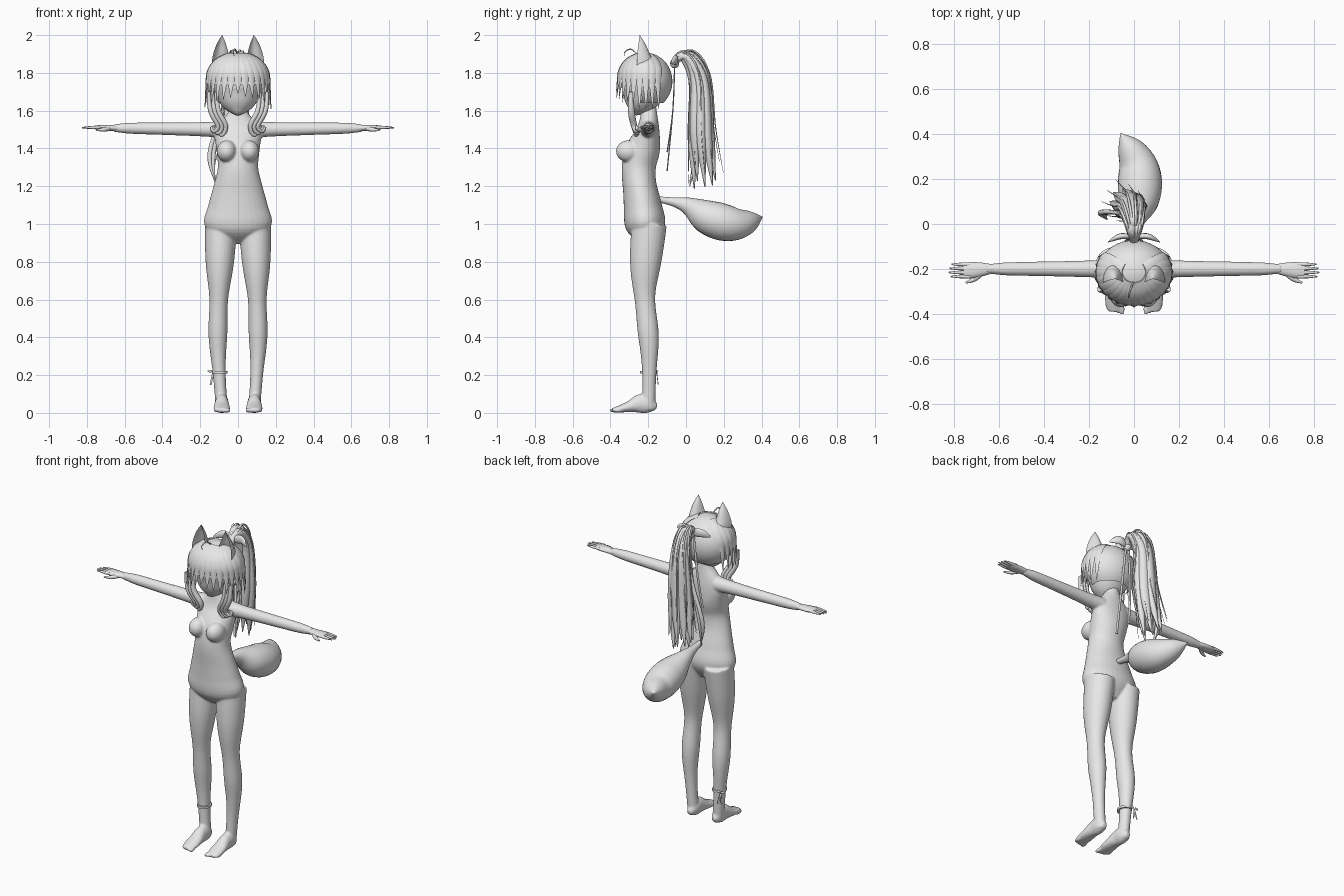
import bpy, bmesh, math, random
from mathutils import Vector, Matrix

random.seed(4)
default_cube = bpy.data.objects.get("Cube")
if default_cube:
    bpy.data.objects.remove(default_cube, do_unlink=True)

grey = bpy.data.materials.new("light grey")
grey.use_nodes = True
grey.diffuse_color = (.8, .8, .8, 1)
grey.node_tree.nodes["Principled BSDF"].inputs["Base Color"].default_value = grey.diffuse_color

AXIS_X, AXIS_Y, AXIS_Z = Vector((1, 0, 0)), Vector((0, 1, 0)), Vector((0, 0, 1))
MIRROR = {"left": 1, "right": -1}


def spline(values, count):
    """Sample a Catmull-Rom curve through evenly spaced values."""
    last = len(values) - 1
    samples = []
    for step in range(count):
        position = step / (count - 1) * last
        index = max(min(int(position), last - 1), 0)
        t = position - index
        before, start = values[max(index - 1, 0)], values[index]
        end, after = values[min(index + 1, last)], values[min(index + 2, last)]
        tangent_in, tangent_out = (end - before) / 2, (after - start) / 2
        delta = end - start
        curve = delta * 3 - tangent_in * 2 - tangent_out
        cubic = tangent_in + tangent_out - delta * 2
        samples.append(start + (tangent_in + (curve + cubic * t) * t) * t)
    return samples


def tube(bm, path, widths, depths=None, flat=1, across=AXIS_X, sides=12, rings=16, fold=1):
    """Loft ellipses along a path; fold bends the front half inward."""
    centres = spline([Vector(point) for point in path], rings)
    half_widths = spline(widths, rings)
    half_depths = spline(depths, rings) if depths else [width * flat for width in half_widths]
    loops = []
    for i, centre in enumerate(centres):
        tangent = (centres[min(i + 1, rings - 1)] - centres[max(i - 1, 0)]).normalized()
        side = (across - tangent * across.dot(tangent)).normalized()
        depth_axis = tangent.cross(side)
        loop = []
        for k in range(sides):
            angle = math.tau * k / sides
            depth = math.sin(angle) * max(half_depths[i], .001)
            depth *= fold if depth < 0 else 1
            width = math.cos(angle) * max(half_widths[i], .001)
            loop.append(bm.verts.new(centre + side * width + depth_axis * depth))
        loops.append(loop)
    for lower, upper in zip(loops, loops[1:]):
        for k in range(sides):
            following = (k + 1) % sides
            bm.faces.new((lower[k], lower[following], upper[following], upper[k]))
    bm.faces.new(loops[0][::-1])
    bm.faces.new(loops[-1])


def ball(bm, centre, size, segments=24):
    placement = Matrix.Translation(centre) @ Matrix.Diagonal((*size, 1))
    return bmesh.ops.create_uvsphere(bm, u_segments=segments, v_segments=segments * 2 // 3,
                                     radius=1, matrix=placement)["verts"]


def finish(name, bm):
    bmesh.ops.recalc_face_normals(bm, faces=bm.faces)
    mesh = bpy.data.meshes.new(name)
    bm.to_mesh(mesh)
    bm.free()
    mesh.materials.append(grey)
    mesh.shade_smooth()
    mesh.set_sharp_from_angle(angle=math.radians(65))
    part = bpy.data.objects.new(name, mesh)
    bpy.context.collection.objects.link(part)
    return part


# Mannequin body: torso, arms, legs and feet fused into one skin
bm = bmesh.new()
tube(bm, [(0, -.2, 1.7), (0, -.2, 1.5), (0, -.25, 1.3), (0, -.23, 1.1), (0, -.2, .9)],
     widths=[.04, .04, .12, .115, .107, .13, .157, .175, .05],
     depths=[.04, .04, .06, .09, .09, .09, .1, .105, .04], sides=32, rings=40)
for s in MIRROR.values():
    ball(bm, (s * .06, -.305, 1.385), (.052, .066, .058))
    tube(bm, [(s * .08, -.2, 1.5), (s * .66, -.2, 1.508)],
         widths=[.046, .039, .035, .032, .029, .02], across=AXIS_Y, sides=20, rings=24)
    tube(bm, [(s * .09, -.195, 1), (s * .1, -.22, .67), (s * .106, -.195, .35), (s * .086, -.198, .02)],
         widths=[.085, .077, .05, .05, .034, .032], flat=1.1, sides=24, rings=36)
    tube(bm, [(s * .086, -.155, .03), (s * .086, -.23, .05), (s * .086, -.31, .03), (s * .086, -.39, .013)],
         widths=[.015, .035, .036, .042, .044, .03], depths=[.015, .047, .05, .032, .02, .011], sides=20)
    for toe in range(5):
        ball(bm, (s * (.052 + .017 * toe), -.38 + .006 * toe, .013), (.011 - toe / 1000, .027, .012), 12)
body = finish("body", bm)
fuse = body.modifiers.new("fuse", "REMESH")
fuse.mode, fuse.voxel_size, fuse.use_smooth_shade = "VOXEL", .006, True
soften = body.modifiers.new("soften", "SMOOTH")
soften.factor, soften.iterations = .5, 6

# Hands with four fingers and a thumb
for name, s in MIRROR.items():
    bm = bmesh.new()
    tube(bm, [(s * .64, -.2, 1.508), (s * .76, -.208, 1.511)],
         widths=[.022, .03, .036, .032], depths=[.017, .016, .014, .009], across=AXIS_Y)
    for finger in range(4):
        y = -.18 - .018 * finger
        tip = .83 - .01 * abs(finger - 1.7)
        tube(bm, [(s * .73, y, 1.512), (s * tip, y, 1.51)],
             widths=[.009, .008, .003], across=AXIS_Y, sides=8)
    tube(bm, [(s * .675, -.215, 1.506), (s * .71, -.245, 1.5), (s * .75, -.262, 1.497)],
         widths=[.012, .011, .004], across=AXIS_Z, sides=8)
    finish(name + "_hand", bm)

# Head with a tapered chin
bm = bmesh.new()
tube(bm, [(0, -.275, 1.58), (0, -.235, 1.68), (0, -.22, 1.78), (0, -.215, 1.88)],
     widths=[.015, .08, .115, .13, .135, .115, .03], flat=.92, sides=28, rings=24)
finish("head", bm)

# Hair cap, open over the face and neck
SKULL, SKULL_SIZE = Vector((0, -.215, 1.755)), Vector((.163, .143, .152))
bm = bmesh.new()
cap = ball(bm, SKULL, SKULL_SIZE, 40)
opening = [v for v in cap if v.co.z < 1.635 or (v.co.y < -.25 and v.co.z < 1.72)]
bmesh.ops.delete(bm, geom=opening, context="VERTS")
finish("hair_cap", bm)

# Fringe and side spikes fanning out from the crown
bm = bmesh.new()
for spike in range(-9, 10):
    turn = math.radians(spike * 13)
    outward = Vector((math.sin(turn), -math.cos(turn), 0))
    path = []
    for step in range(5):
        tilt = math.radians(18 * (step + 1))
        path.append(SKULL + SKULL_SIZE * (outward * math.sin(tilt) * 1.02 + AXIS_Z * math.cos(tilt)))
    drop = .07 + .07 * min(1, abs(spike) / 6) + random.uniform(-.01, .01)
    path.append(path[-1] - AXIS_Z * drop + outward * .01)
    tube(bm, path, widths=[.02, .028, .032, .028, .018, .001], flat=.3,
         across=Vector((math.cos(turn), math.sin(turn), 0)), sides=8)
finish("fringe", bm)

# Curled locks in front of the shoulders
for name, s in MIRROR.items():
    bm = bmesh.new()
    for shift in (-.02, 0, .02):
        tube(bm, [(s * (.135 + shift), -.29, 1.7), (s * (.125 + shift), -.29, 1.6),
                  (s * (.085 + shift), -.275, 1.52), (s * (.105 + shift), -.26, 1.48 + shift / 2),
                  (s * (.13 + shift / 2), -.26, 1.51), (s * .115, -.265, 1.525)],
             widths=[.012, .018, .014, .01, .001], flat=.8, across=AXIS_Y, sides=8, rings=20)
    finish(name + "_lock", bm)

# Hollow pointed ears
for name, s in MIRROR.items():
    bm = bmesh.new()
    tube(bm, [(s * .085, -.262, 1.8), (s * .09, -.258, 1.9), (s * .084, -.245, 2)],
         widths=[.052, .049, .03, .001], depths=[.105, .085, .05, .001], sides=24, fold=-.72)
    finish(name + "_ear", bm)

# Ponytail: an arched bundle of thick strands
SPINE = [Vector(point) for point in ((0, -.07, 1.85), (0, 0, 1.885), (-.01, .07, 1.75),
                                     (-.02, .08, 1.45), (-.05, .1, 1.19))]


def ponytail_strand(bm, angle, reach, widths, lift):
    outward = Vector((math.cos(angle), math.sin(angle), 0)) * reach
    path = [point + outward * (.008 + .012 * i) + AXIS_Z * lift * i / 4
            for i, point in enumerate(SPINE)]
    tube(bm, path, widths, flat=.8, sides=8, rings=24)


bm = bmesh.new()
for k in range(8):
    ponytail_strand(bm, math.tau * k / 8, 1, [.014, .024, .03, .034, .003], random.uniform(-.01, .07))
finish("ponytail", bm)

# Loose thin strands around the ponytail and two wisps falling to one side
bm = bmesh.new()
for k in range(10):
    ponytail_strand(bm, math.tau * k / 10, random.uniform(1.4, 1.9), [.006, .006, .001], random.uniform(0, .15))
for shift in (0, .02):
    tube(bm, [(-.02, .03, 1.84), (-.08, .05, 1.6), (-.13 - shift, .05, 1.37), (-.12, .02, 1.2 + shift)],
         widths=[.005, .009, .012, .002], sides=8)
finish("loose_strands", bm)

# Hair ribbon: a knot, two loops and long trailing ends
bm = bmesh.new()
ball(bm, (0, -.06, 1.85), (.024, .024, .026), 12)
for s in MIRROR.values():
    tube(bm, [(0, -.06, 1.85), (s * .06, -.055, 1.87), (s * .115, -.08, 1.85)],
         widths=[.008, .026, .022, .004], flat=.5, across=AXIS_Z)
    tube(bm, [(s * .01, -.06, 1.845), (s * .03, -.07, 1.6), (s * .045, -.1, 1.33 - .05 * s)],
         widths=[.008], flat=.4, sides=8)
finish("hair_ribbon", bm)

# Single curl standing on the crown
bm = bmesh.new()
tube(bm, [(0, -.25, 1.89), (-.015, -.29, 1.925), (-.025, -.325, 1.91), (-.02, -.325, 1.89)],
     widths=[.004, .004, .001], sides=6)
finish("crown_curl", bm)

# Bushy tail
bm = bmesh.new()
tube(bm, [(0, -.14, 1.13), (0, 0, 1.1), (.025, .13, 1.03), (.015, .27, 1), (-.06, .405, 1.037)],
     widths=[.016, .024, .05, .085, .098, .09, .06, .001], sides=24, rings=30)
finish("tail", bm)

# Ankle ribbon with a small bow
bm = bmesh.new()
tube(bm, [(-.095, -.198, .208), (-.095, -.198, .222)], widths=[.04], flat=1.15, sides=24, rings=2)
KNOT = Vector((-.132, -.155, .213))
for s in MIRROR.values():
    ball(bm, KNOT + Vector((s * .015, 0, .008)), (.014, .005, .007), 12)
    tube(bm, [KNOT, KNOT + Vector((s * .013, .008, -.065))], widths=[.005], flat=.4, sides=8, rings=4)
finish("ankle_ribbon", bm)
